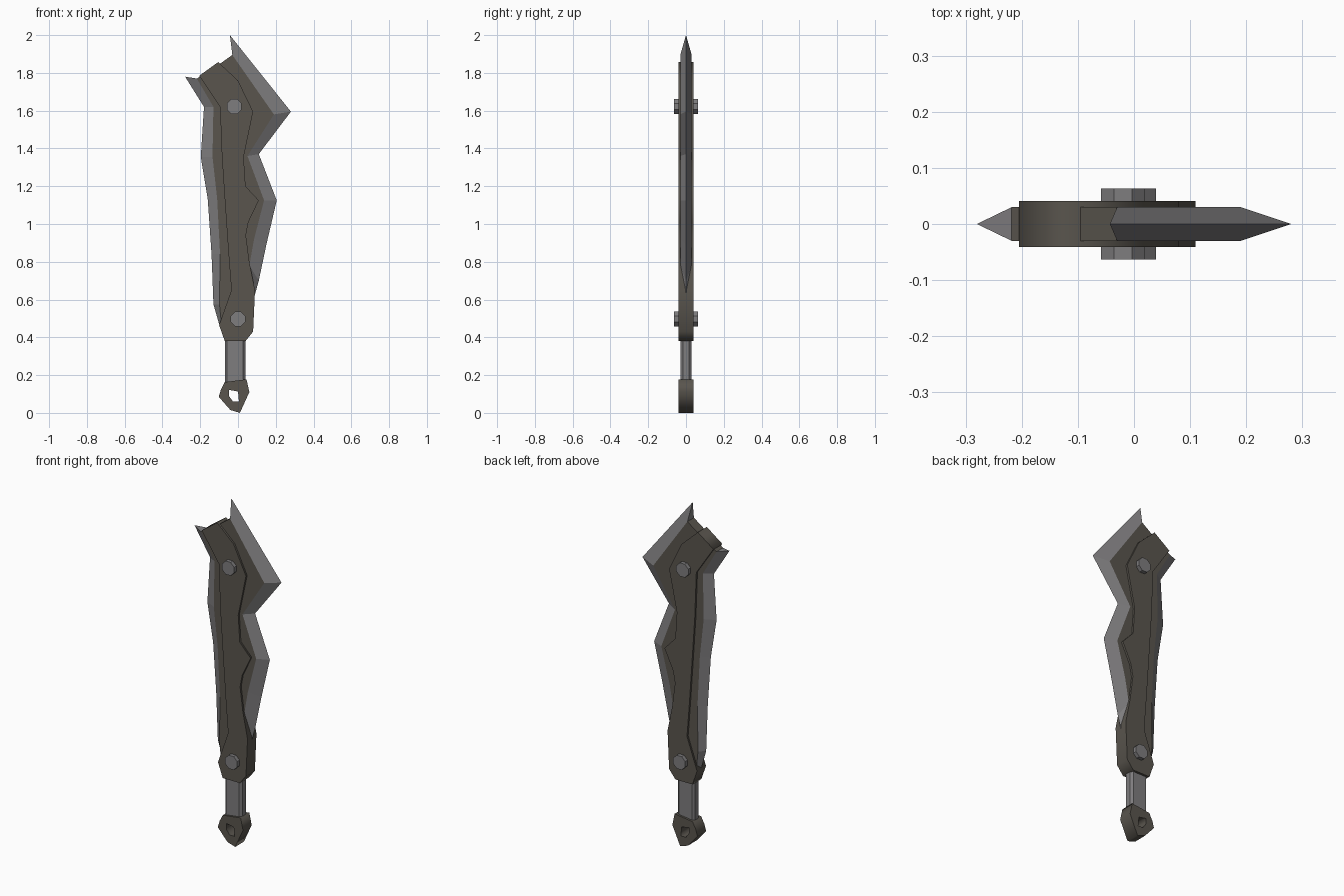
import bpy, bmesh, math

cube = bpy.data.objects.get("Cube")
if cube:
    bpy.data.objects.remove(cube, do_unlink=True)


def material(name, colour):
    m = bpy.data.materials.new(name)
    m.use_nodes = True
    m.diffuse_color = (*colour, 1)
    m.node_tree.nodes["Principled BSDF"].inputs["Base Color"].default_value = (*colour, 1)
    return m


dark = material("dark iron", (0.10, 0.09, 0.075))
steel = material("grey steel", (0.21, 0.205, 0.21))


def link(name, data, *mats):
    ob = bpy.data.objects.new(name, data)
    bpy.context.collection.objects.link(ob)
    for m in mats:
        data.materials.append(m)
    return ob


def plate(name, rings, half, mat):
    """Flat plate from x-z outlines; outlines after the first are holes."""
    cu = bpy.data.curves.new(name, 'CURVE')
    cu.dimensions, cu.fill_mode, cu.extrude = '2D', 'BOTH', half
    for ring in rings:
        sp = cu.splines.new('POLY')
        sp.points.add(len(ring) - 1)
        for p, (x, z) in zip(sp.points, ring):
            p.co = (x, z, 0, 1)
        sp.use_cyclic_u = True
    ob = link(name, cu, mat)
    ob.rotation_euler.x = math.pi / 2
    bpy.ops.object.select_all(action='DESELECT')
    ob.select_set(True)
    bpy.context.view_layer.objects.active = ob
    bpy.ops.object.convert(target='MESH')


def prism(name, ring, y0, y1, mat):
    """Faceted prism along y from an x-z ring."""
    bm = bmesh.new()
    a, b = [[bm.verts.new((x, y, z)) for x, z in ring] for y in (y0, y1)]
    bm.faces.new(a)
    bm.faces.new(b)
    for i in range(len(ring)):
        j = (i + 1) % len(ring)
        bm.faces.new((a[i], a[j], b[j], b[i]))
    bmesh.ops.recalc_face_normals(bm, faces=bm.faces)
    me = bpy.data.meshes.new(name)
    bm.to_mesh(me)
    bm.free()
    return link(name, me, mat)


# Blade: flat dark core with ground steel edges on both sides (top to bottom)
right_in = [(-.03, 1.895), (.19, 1.58), (.05, 1.36), (.138, 1.125), (.085, .92), (.06, .78), (.075, .66)]
right_out = [(-.043, 2), (.28, 1.595), (.11, 1.37), (.205, 1.125), (.15, .89), (.11, .7), (.085, .61)]
left_in = [(-.218, 1.77), (-.13, 1.62), (-.135, 1.355), (-.11, 1.13), (-.095, .84), (-.098, .575), (-.09, .49)]
left_out = [(-.28, 1.78), (-.18, 1.62), (-.197, 1.355), (-.16, 1.13), (-.14, .84), (-.13, .575), (-.1, .47)]
HALF = 0.03

bm = bmesh.new()
put = lambda pts, y: [bm.verts.new((x, y, z)) for x, z in pts]
sides = [(put(left_in, y), put([(-.1, 1.845)], y), put(right_in, y)) for y in (-HALF, HALF)]
loops = [l + r[::-1] + t for l, t, r in sides]
for loop in loops:
    bm.faces.new(loop)
for i in (len(left_in) - 1, -1, -2):
    f, b = loops
    bm.faces.new((f[i], f[i + 1], b[i + 1], b[i]))
for k, outline in ((0, left_out), (2, right_out)):
    ridge = put(outline, 0)
    front, back = sides[0][k], sides[1][k]
    for inner in (front, back):
        for i in range(len(ridge) - 1):
            bm.faces.new((inner[i], inner[i + 1], ridge[i + 1], ridge[i])).material_index = 1
    for i in (0, -1):
        bm.faces.new((front[i], back[i], ridge[i])).material_index = 1
bmesh.ops.recalc_face_normals(bm, faces=bm.faces)
mesh = bpy.data.meshes.new("blade")
bm.to_mesh(mesh)
bm.free()
link("blade", mesh, dark, steel)

# Spine plate gripping the blade
plate("spine_plate", [[
    (-.205, 1.785), (-.105, 1.857), (0, 1.76), (.08, 1.595), (.03, 1.355), (.04, 1.2),
    (.11, 1.125), (.055, 1.01), (.042, .94), (.06, .8), (.09, .65), (.08, .43), (.04, .38),
    (-.07, .38), (-.1, .465), (-.035, .65), (-.05, .84), (-.07, 1.13), (-.085, 1.355),
    (-.095, 1.62)]], .041, dark)

# Rivets through the plate
for name, cx, cz in (("upper_rivet", -.02, 1.622), ("lower_rivet", 0, .497)):
    ring = [(cx + .042 * math.cos(a), cz + .042 * math.sin(a))
            for a in (math.pi * (i + .5) / 4 for i in range(8))]
    prism(name, ring, -.063, .063, steel)

# Chamfered grip, drawn as a flat section and stood upright
w, d, c = .055, .028, .013
section = [(w - c, d), (w, d - c), (w, c - d), (w - c, -d),
           (c - w, -d), (-w, c - d), (-w, d - c), (c - w, d)]
grip = prism("grip", section, .15, .40, steel)
for v in grip.data.vertices:
    x, y, z = v.co
    v.co = (x - .015, z, y)
grip.data.flip_normals()

# Pommel ring
plate("pommel", [
    [(-.07, .163), (.045, .178), (.06, .11), (.01, .0), (-.04, .015), (-.102, .085), (-.09, .125)],
    [(-.047, .122), (0, .113), (.005, .06), (-.027, .06), (-.047, .088)]], .04, dark)
